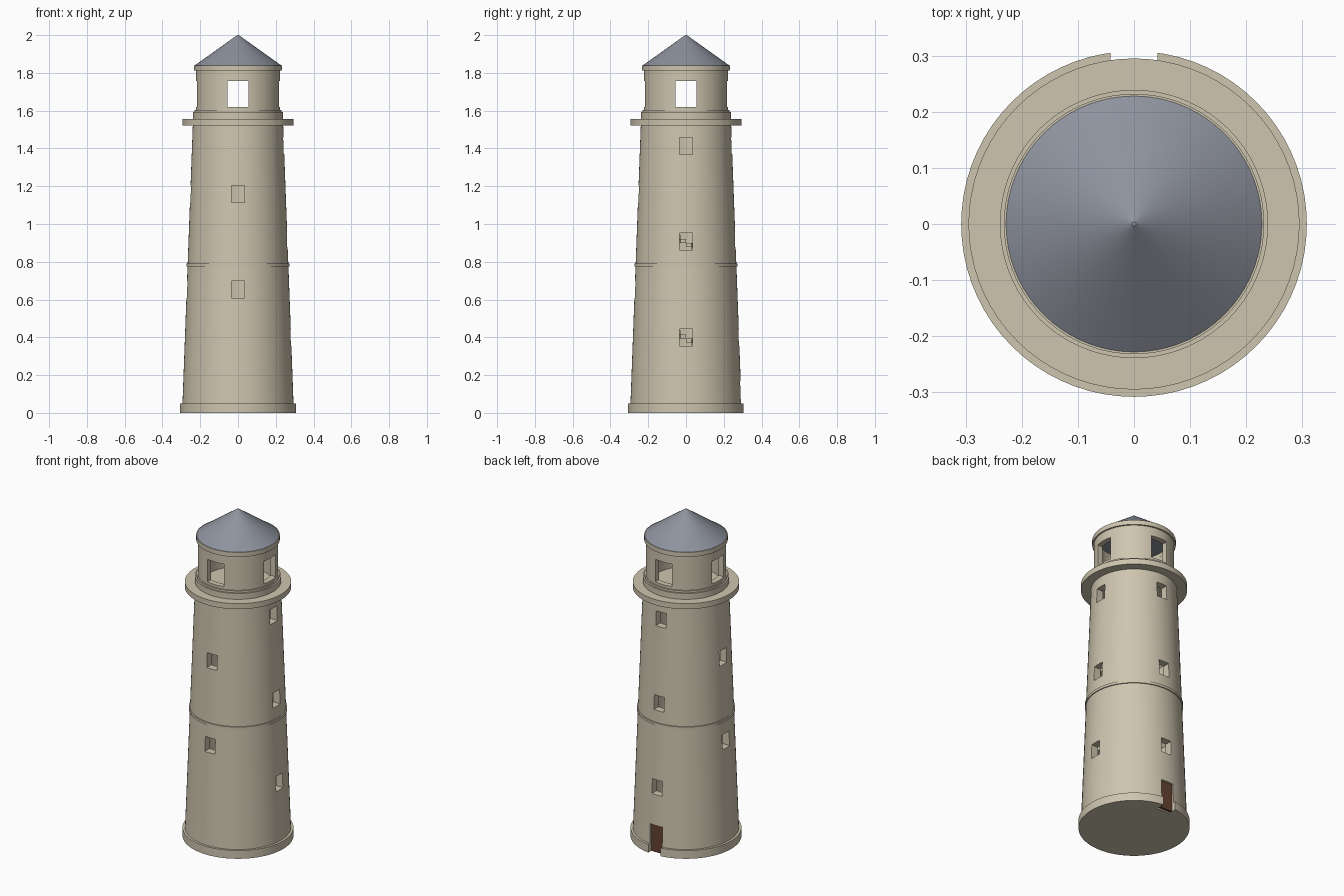
import bpy, bmesh
from math import pi, sin, cos, radians

if "Cube" in bpy.data.objects:
    bpy.data.objects.remove(bpy.data.objects["Cube"])

SEG = 72


def material(name, rgb):
    m = bpy.data.materials.new(name)
    m.diffuse_color = (*rgb, 1)
    m.use_nodes = True
    m.node_tree.nodes["Principled BSDF"].inputs["Base Color"].default_value = m.diffuse_color
    return m


STONE = material("stone", (0.62, 0.56, 0.43))
SLATE = material("slate", (0.27, 0.29, 0.34))
WOOD = material("wood", (0.13, 0.055, 0.03))


def finish(bm, name, mat=None):
    bmesh.ops.recalc_face_normals(bm, faces=bm.faces[:])
    me = bpy.data.meshes.new(name)
    bm.to_mesh(me)
    bm.free()
    ob = bpy.data.objects.new(name, me)
    bpy.context.collection.objects.link(ob)
    if mat:
        me.materials.append(mat)
    return ob


def select(ob):
    bpy.ops.object.select_all(action='DESELECT')
    ob.select_set(True)
    bpy.context.view_layer.objects.active = ob


def smooth(ob):
    select(ob)
    bpy.ops.object.shade_smooth_by_angle(angle=radians(30))


def lathe(name, profile, mat=STONE):
    """Revolve a closed (radius, z) profile; zero radius becomes a pole."""
    bm = bmesh.new()
    rings = []
    for r, z in profile:
        if r == 0:
            rings.append([bm.verts.new((0, 0, z))] * SEG)
        else:
            rings.append([bm.verts.new((r * cos(2 * pi * i / SEG), r * sin(2 * pi * i / SEG), z))
                          for i in range(SEG)])
    for a, b in zip(rings, rings[1:] + rings[:1]):
        for i in range(SEG):
            j = (i + 1) % SEG
            quad = list(dict.fromkeys((a[i], a[j], b[j], b[i])))
            if len(quad) > 2:
                bm.faces.new(quad)
    return finish(bm, name, mat)


def ring(name, r_in, r_out, z0, z1):
    return lathe(name, [(r_in, z0), (r_out, z0), (r_out, z1), (r_in, z1)])


def add_box(bm, lo, hi):
    geom = bmesh.ops.create_cube(bm, size=1)["verts"]
    for v in geom:
        for k in range(3):
            v.co[k] = lo[k] if v.co[k] < 0 else hi[k]
    return geom


def cut(ob, openings):
    """openings: (angle, half width, z0, z1) boxes cut through one side of the wall."""
    bm = bmesh.new()
    for ang, hw, z0, z1 in openings:
        d = (round(cos(ang)), round(sin(ang)))
        n = (-d[1], d[0])
        xs = [d[0] * s + n[0] * w for s in (0.12, 0.36) for w in (-hw, hw)]
        ys = [d[1] * s + n[1] * w for s in (0.12, 0.36) for w in (-hw, hw)]
        add_box(bm, (min(xs), min(ys), z0), (max(xs), max(ys), z1))
    cutter = finish(bm, "cutter")
    cutter.hide_render = True
    mod = ob.modifiers.new("openings", 'BOOLEAN')
    mod.operation, mod.solver, mod.object = 'DIFFERENCE', 'EXACT', cutter
    select(ob)
    bpy.ops.object.modifier_apply(modifier=mod.name)
    bpy.data.objects.remove(cutter)


E, N, W, S = 0, pi / 2, pi, 3 * pi / 2
door = (N, 0.042, -0.02, 0.17)

# Tapered hollow tower wall with plinth, windows and doorway
tower = lathe("tower_wall", [(0.25, 0), (0.308, 0), (0.308, 0.05), (0.294, 0.05),
                             (0.239, 1.53), (0.195, 1.53)])
windows = [(a, 0.034, z - 0.045, z + 0.045) for a in (E, N) for z in (0.4, 0.907, 1.413)]
windows += [(a, 0.034, z - 0.045, z + 0.045) for a in (W, S) for z in (0.654, 1.16)]
cut(tower, windows + [door])
smooth(tower)

# Lantern room with four openings
lantern = ring("lantern_wall", 0.19, 0.223, 1.55, 1.82)
cut(lantern, [(a, 0.055, 1.62, 1.758) for a in (E, N, W, S)])
smooth(lantern)

# Trim rings, gallery, floor and roof
smooth(ring("middle_band", 0.25, 0.273, 0.775, 0.79))
smooth(lathe("gallery", [(0, 1.522), (0.295, 1.522), (0.295, 1.556), (0, 1.556)]))
smooth(ring("gallery_curb", 0.2, 0.239, 1.556, 1.592))
smooth(ring("lantern_sill", 0.2, 0.23, 1.592, 1.604))
smooth(ring("lantern_cornice", 0.19, 0.232, 1.812, 1.84))
smooth(lathe("ground_floor", [(0, 0), (0.252, 0), (0.252, 0.015), (0, 0.015)]))
smooth(lathe("roof", [(0, 1.832), (0.228, 1.832), (0.228, 1.84), (0.004, 2.0), (0, 2.0)], SLATE))

# Door leaf set back in the doorway
bm = bmesh.new()
add_box(bm, (-0.043, 0.262, 0), (0.043, 0.276, 0.171))
finish(bm, "door", WOOD)

# Spiral stair climbing counterclockwise along the inner wall
bm = bmesh.new()
per_turn, pitch, z = 24, 0.505, 0.015
rise = pitch / per_turn
for k in range(54):
    top = 0.036 + k * rise
    a0 = -pi / 2 + 2 * pi * k / per_turn
    a1 = a0 + 2 * pi / per_turn
    r1 = 0.252 - 0.0365 * top
    low = [bm.verts.new((r * cos(a), r * sin(a), top - rise))
           for r, a in ((0.11, a0), (r1, a0), (r1, a1), (0.11, a1))]
    high = [bm.verts.new((v.co.x, v.co.y, top)) for v in low]
    bm.faces.new(low)
    bm.faces.new(high)
    for i in range(4):
        j = (i + 1) % 4
        bm.faces.new((low[i], low[j], high[j], high[i]))
finish(bm, "spiral_stair", STONE)
